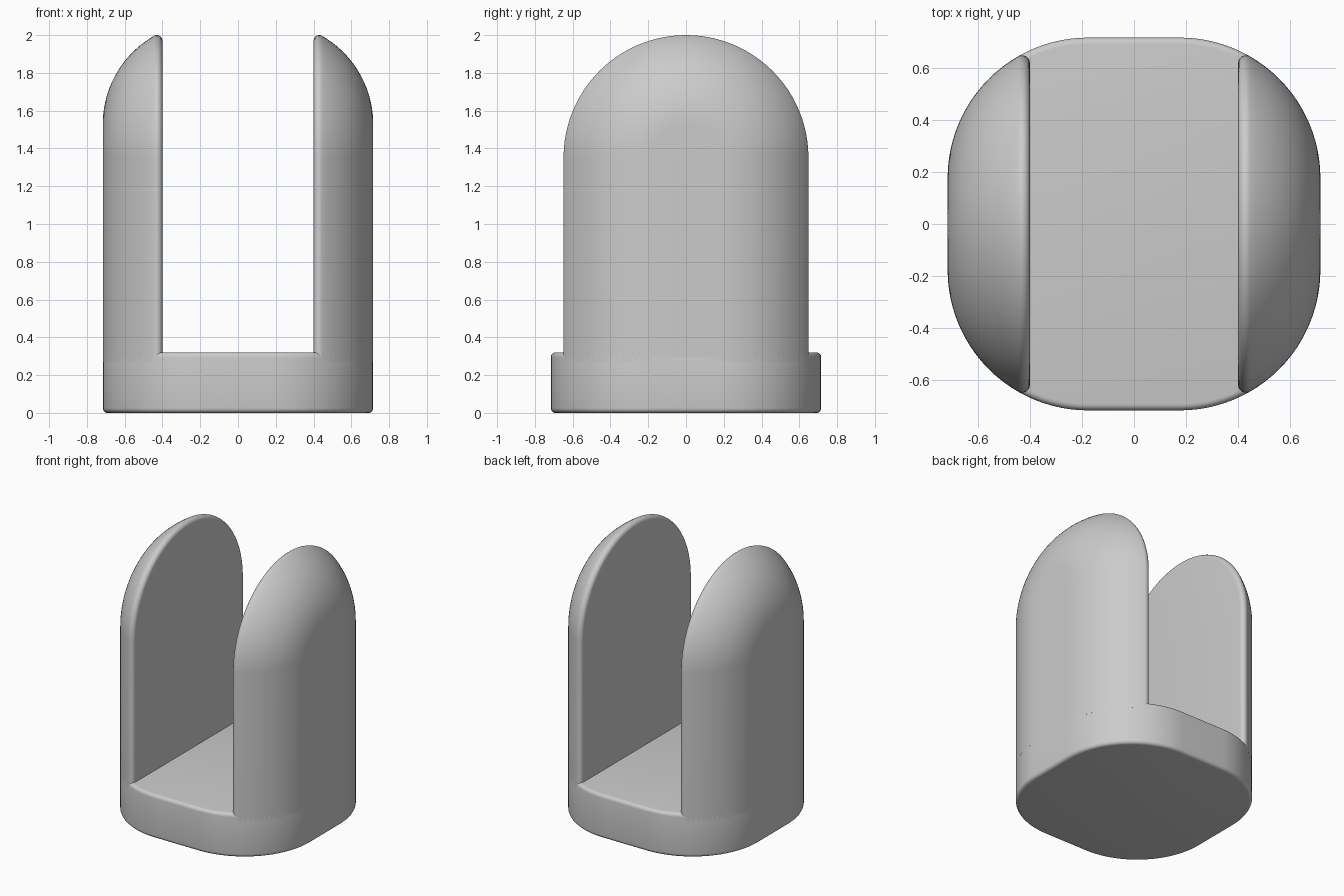
import bpy, bmesh
from math import sin, cos, pi, sqrt, atan2

default = bpy.data.objects.get("Cube")
if default:
    bpy.data.objects.remove(default)

HALF = 0.716          # half width of the rounded square footprint
R = 0.54              # footprint corner radius
FLAT = HALF - R       # half length of the straight sides
SLOT = 0.40           # half width of the slot
FLOOR = 0.32          # slot floor height
F = 0.03              # edge rounding

grey = bpy.data.materials.new("plain grey")
grey.use_nodes = True
colour = (0.6, 0.6, 0.6, 1)
grey.diffuse_color = colour
grey.node_tree.nodes["Principled BSDF"].inputs["Base Color"].default_value = colour


def arc(cx, cy, r, a, b, n):
    steps = [a + (b - a) * i / n for i in range(n + 1)]
    return [(cx + r * cos(t), cy + r * sin(t)) for t in steps]


def finish(bm, name):
    bmesh.ops.recalc_face_normals(bm, faces=bm.faces)
    mesh = bpy.data.meshes.new(name)
    bm.to_mesh(mesh)
    bm.free()
    mesh.materials.append(grey)
    ob = bpy.data.objects.new(name, mesh)
    bpy.context.collection.objects.link(ob)
    bpy.ops.object.select_all(action="DESELECT")
    ob.select_set(True)
    bpy.context.view_layer.objects.active = ob
    bpy.ops.object.shade_smooth_by_angle(angle=pi / 6)


# Base: rounded square slab with softened rims
bm = bmesh.new()
outline = []
for k, (sx, sy) in enumerate([(1, 1), (-1, 1), (-1, -1), (1, -1)]):
    outline += arc(sx * FLAT, sy * FLAT, R, k * pi / 2, (k + 1) * pi / 2, 24)
bottom = bm.faces.new([bm.verts.new((x, y, 0)) for x, y in outline])
top = bmesh.ops.extrude_face_region(bm, geom=[bottom], use_keep_orig=True)["geom"]
for v in top:
    if isinstance(v, bmesh.types.BMVert):
        v.co.z = FLOOR
bmesh.ops.recalc_face_normals(bm, faces=bm.faces)
rims = [e for e in bm.edges if abs(e.verts[0].co.z - e.verts[1].co.z) < 1e-4]
bmesh.ops.bevel(bm, geom=rims, offset=0.025, segments=5, profile=0.5, affect="EDGES")
finish(bm, "base")

# Side walls: the footprint curve swept over an arch, with a rounded inner edge
dx = SLOT + F - FLAT
dy = sqrt((R - F) ** 2 - dx ** 2)
tangent = atan2(dy, dx)
profile = arc(SLOT + F, FLAT + dy, F, pi, tangent, 8)
profile += arc(FLAT, FLAT, R, tangent, 0, 20)[1:]
spring = 2 - (FLAT + dy + F)      # height where the arch begins


def side_wall(name, side):
    bm = bmesh.new()
    rings = []
    for x, w in profile:
        section = [(w, FLOOR - 0.05)] + arc(0, spring, w, 0, pi, 48) + [(-w, FLOOR - 0.05)]
        rings.append([bm.verts.new((side * x, y, z)) for y, z in section])
    for a, b in zip(rings, rings[1:]):
        for i in range(len(a)):
            j = (i + 1) % len(a)
            bm.faces.new((a[i], a[j], b[j], b[i]))
    bm.faces.new(rings[0])
    bm.faces.new(rings[-1])
    finish(bm, name)


side_wall("left_wall", 1)
side_wall("right_wall", -1)
